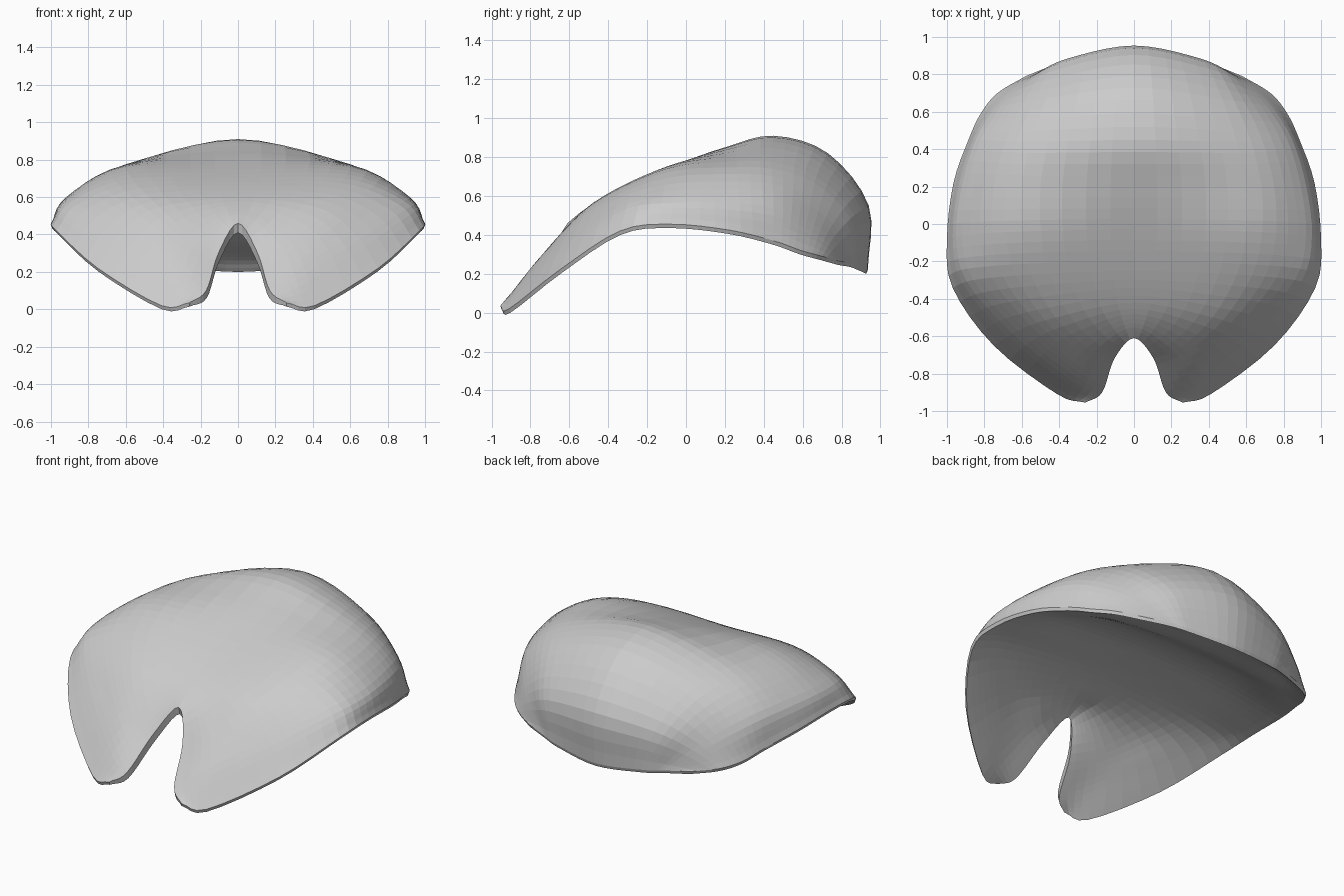
import bpy
import bmesh
from mathutils import Vector

default_cube = bpy.data.objects.get("Cube")
if default_cube:
    bpy.data.objects.remove(default_cube, do_unlink=True)

STEPS_ALONG = 4     # facets between neighbouring ribs
STEPS_ACROSS = 5    # facets between neighbouring guide curves
TUCK = 0.4          # how far the underside draws in where the body is deep

# Guide curves of one half, each running from the front notch to the back hem
spine = [(0, -.61, .46), (0, -.53, .525), (0, -.42, .595), (0, -.25, .68), (0, -.03, .77),
         (0, .2, .85), (0, .45, .91), (0, .73, .82), (0, .94, .55), (0, .935, .22)]
flank = [(.105, -.72, .3), (.25, -.66, .39), (.42, -.5, .545), (.55, -.27, .675), (.6, -.04, .755),
         (.6, .2, .775), (.55, .44, .775), (.47, .67, .7), (.38, .865, .5), (.3, .89, .24)]
shoulder = [(.17, -.9, .1), (.35, -.79, .23), (.62, -.57, .41), (.86, -.3, .56), (.92, -.06, .595),
            (.89, .21, .6), (.82, .45, .58), (.71, .63, .51), (.58, .77, .4), (.43, .85, .255)]
rim = [(.26, -.955, .035), (.41, -.91, .02), (.75, -.65, .22), (.97, -.34, .42), (1, -.08, .455),
       (.965, .22, .425), (.885, .45, .37), (.82, .59, .32), (.73, .7, .29), (.58, .79, .265)]

# Height of the body above its shallow underside, along the same guide curves
spine_depth = [.05, .08, .13, .18, .25, .33, .44, .46, .27, .02]
flank_depth = [.05, .09, .14, .2, .26, .28, .33, .35, .22, .02]
shoulder_depth = [.04, .07, .1, .12, .14, .16, .2, .18, .11, .02]
rim_depth = [.02] * len(rim)


def smooth_curve(points, steps, mirrored_start=False):
    """Refine a list of points with a Catmull-Rom curve."""
    points = [Vector(p) for p in points]
    if mirrored_start:
        before = points[1].copy()
        before.x = -before.x
    else:
        before = 2 * points[0] - points[1]
    after = 2 * points[-1] - points[-2]
    padded = [before] + points + [after]
    result = []
    for a, b, c, d in zip(padded, padded[1:], padded[2:], padded[3:]):
        for i in range(steps):
            t = i / steps
            result.append(b + t * (c - a) / 2
                          + t * t * (a - 2.5 * b + 2 * c - d / 2)
                          + t ** 3 * (1.5 * (b - c) + (d - a) / 2))
    return result + [points[-1]]


def lowered(curve, depths):
    """Drop a guide curve to the underside and tuck it inwards."""
    result = []
    for (x, y, z), depth in zip(curve, depths):
        inward = 1 - TUCK * depth
        result.append((x * inward, y * inward, z - depth))
    return result


def loft(bm, curves):
    """Make a grid of vertices from ribs that cross the guide curves."""
    guides = [smooth_curve(curve, STEPS_ALONG) for curve in curves]
    ribs = [smooth_curve(rib, STEPS_ACROSS, mirrored_start=True) for rib in zip(*guides)]
    return [[bm.verts.new(point) for point in rib] for rib in ribs]


def skin(bm, grid, facing_down=False):
    for front, back in zip(grid, grid[1:]):
        for i in range(len(front) - 1):
            corners = [front[i], front[i + 1], back[i + 1], back[i]]
            bm.faces.new(corners[::-1] if facing_down else corners)


def border(grid):
    """Walk the notch edge, the side rim and the back hem."""
    return grid[0] + [rib[-1] for rib in grid[1:-1]] + grid[-1][::-1]


def make_material(name, colour):
    material = bpy.data.materials.new(name)
    material.use_nodes = True
    material.diffuse_color = colour
    material.node_tree.nodes["Principled BSDF"].inputs["Base Color"].default_value = colour
    return material


# Upper and lower skins of one half
top_curves = (spine, flank, shoulder, rim)
depths = (spine_depth, flank_depth, shoulder_depth, rim_depth)
bm = bmesh.new()
top = loft(bm, top_curves)
under = loft(bm, [lowered(curve, depth) for curve, depth in zip(top_curves, depths)])
skin(bm, top)
skin(bm, under, facing_down=True)

# Narrow edge that joins the two skins
high, low = border(top), border(under)
for i in range(len(high) - 1):
    bm.faces.new((low[i], low[i + 1], high[i + 1], high[i]))

mesh = bpy.data.meshes.new("saddle_shell")
bm.to_mesh(mesh)
bm.free()
mesh.materials.append(make_material("light_grey", (0.6, 0.6, 0.6, 1)))

# Other half by mirroring
shell = bpy.data.objects.new("saddle_shell", mesh)
bpy.context.collection.objects.link(shell)
mirror = shell.modifiers.new("mirror_halves", 'MIRROR')
mirror.use_clip = True
mirror.merge_threshold = 0.001
